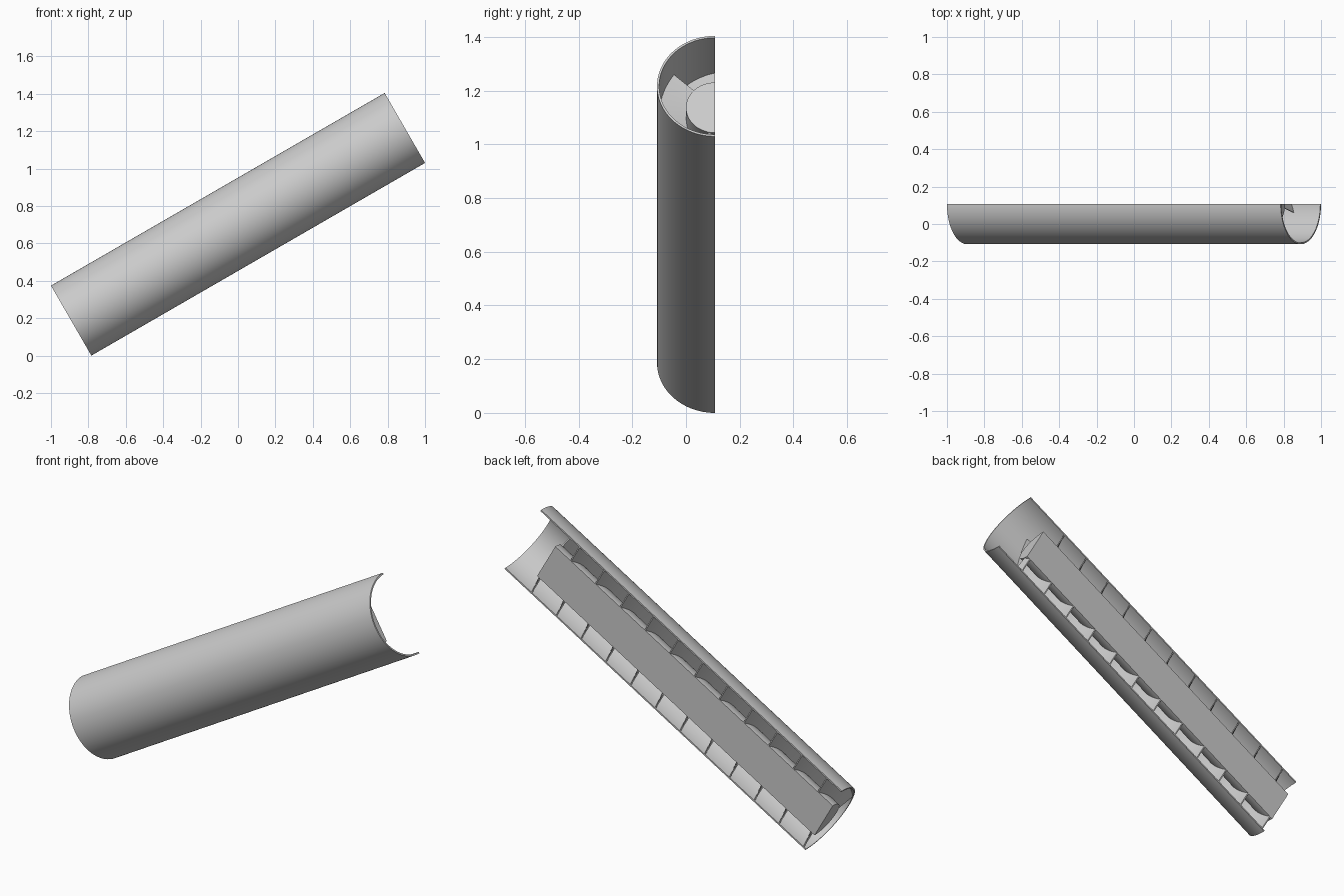
import bpy, bmesh, math
from mathutils import Matrix, Vector

if "Cube" in bpy.data.objects:
    bpy.data.objects.remove(bpy.data.objects["Cube"])

# Main dimensions
TILT = math.radians(30)
LENGTH = 2.06            # trough length along its axis
R_OUT, R_IN = 0.216, 0.208
R_SHAFT = 0.108
SHAFT_LEN = 1.90         # shaft is flush with the trough at the lower end
PITCH = 0.508            # one full turn of each of the three blades
STARTS = 3
BLADE_T = 0.006

FRAME = Matrix.Translation((0, 0.108, 0.702)) @ Matrix.Rotation(-TILT, 4, 'Y')
SHAFT_TOP = -LENGTH / 2 + SHAFT_LEN

grey = bpy.data.materials.new("light_grey")
grey.diffuse_color = (0.6, 0.6, 0.6, 1)
grey.use_nodes = True
grey.node_tree.nodes["Principled BSDF"].inputs["Base Color"].default_value = grey.diffuse_color


def polar(a, r, t):
    """Point at axial position a, radius r, angle t (0 = up, 90 deg = front)."""
    return Vector((a, -r * math.sin(t), r * math.cos(t)))


def skin(name, rings):
    """Closed solid skinned through a list of equal cross-section loops."""
    bm = bmesh.new()
    loops = [[bm.verts.new(p) for p in ring] for ring in rings]
    n = len(loops[0])
    for a, b in zip(loops, loops[1:]):
        for i in range(n):
            j = (i + 1) % n
            bm.faces.new((a[i], a[j], b[j], b[i]))
    bm.faces.new(loops[0])
    bm.faces.new(loops[-1])
    bmesh.ops.recalc_face_normals(bm, faces=bm.faces)
    bm.transform(FRAME)
    me = bpy.data.meshes.new(name)
    bm.to_mesh(me)
    bm.free()
    me.materials.append(grey)
    ob = bpy.data.objects.new(name, me)
    bpy.context.collection.objects.link(ob)
    bpy.ops.object.select_all(action='DESELECT')
    ob.select_set(True)
    bpy.context.view_layer.objects.active = ob
    bpy.ops.object.shade_smooth_by_angle(angle=math.radians(30))
    return ob


# Half-round trough
N = 48
lo, hi = -LENGTH / 2, LENGTH / 2
skin("trough", [[polar(lo, R_OUT, t), polar(hi, R_OUT, t), polar(hi, R_IN, t), polar(lo, R_IN, t)]
                for t in (math.pi * i / N for i in range(N + 1))])

# Half shaft with a flat cut face
skin("shaft", [[polar(a, R_SHAFT, math.pi * i / N) for i in range(N + 1)]
               for a in (lo, SHAFT_TOP)])

# Three-start helical blades, cut off at the open back plane
start = math.radians(45)
lead = PITCH / (2 * math.pi)
h = BLADE_T / 2
for j in range(-1, 14):
    offset = j * PITCH / STARTS
    t0 = max(0, start + (h - offset) / lead)
    t1 = min(math.pi, start + (SHAFT_LEN - h - offset) / lead)
    if t1 - t0 < 0.02:
        continue
    steps = max(2, round((t1 - t0) / math.pi * 32))
    rings = []
    for i in range(steps + 1):
        t = t0 + (t1 - t0) * i / steps
        a = SHAFT_TOP - (lead * (t - start) + offset)
        rings.append([polar(a - h, R_SHAFT - 0.002, t), polar(a - h, R_IN + 0.001, t),
                      polar(a + h, R_IN + 0.001, t), polar(a + h, R_SHAFT - 0.002, t)])
    skin("screw_blade_%02d" % (j + 2), rings)
